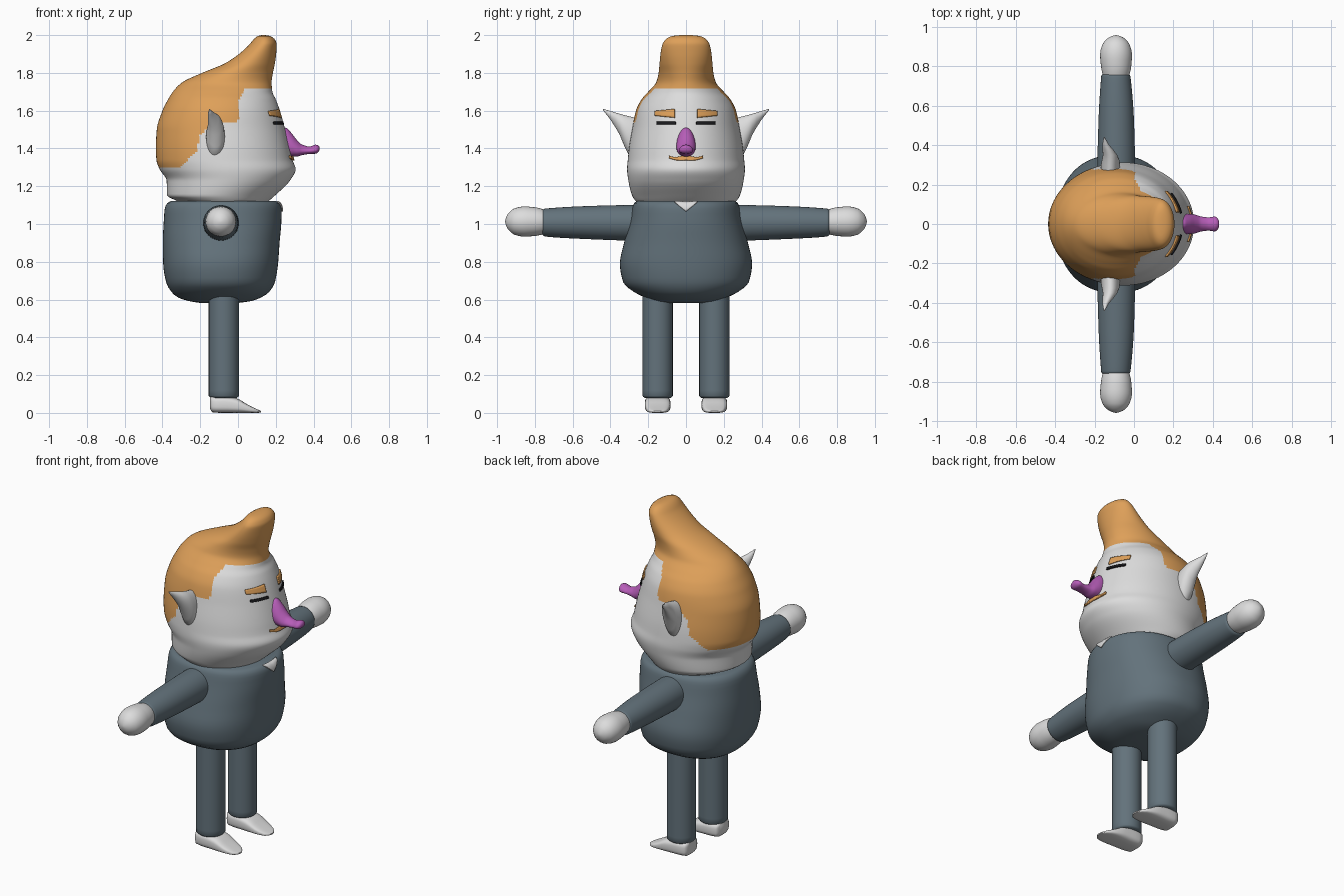
import bpy, bmesh, math

if "Cube" in bpy.data.objects:
    bpy.data.objects.remove(bpy.data.objects["Cube"])


def material(name, rgb):
    m = bpy.data.materials.new(name)
    m.diffuse_color = (*rgb, 1)
    m.use_nodes = True
    m.node_tree.nodes["Principled BSDF"].inputs["Base Color"].default_value = m.diffuse_color
    return m


SKIN = material("pale_skin", (0.72, 0.72, 0.72))
SUIT = material("slate_suit", (0.125, 0.17, 0.20))
HAIR = material("orange_hair", (0.73, 0.35, 0.10))
NOSE = material("purple_nose", (0.47, 0.11, 0.48))
BLACK = material("black", (0.01, 0.01, 0.012))


def sample(table, t):
    """Smooth, overshoot-free interpolation of a table of cross-sections."""
    t = min(max(t, table[0][0]), table[-1][0])
    i = 0
    while i < len(table) - 2 and t > table[i + 1][0]:
        i += 1

    def slope(j, c):
        return (table[j + 1][c] - table[j][c]) / (table[j + 1][0] - table[j][0])

    def tangent(j, c):
        if j == 0:
            return slope(0, c)
        if j == len(table) - 1:
            return slope(j - 1, c)
        a, b = slope(j - 1, c), slope(j, c)
        return 0 if a * b <= 0 else 2 * a * b / (a + b)

    h = table[i + 1][0] - table[i][0]
    s = (t - table[i][0]) / h
    out = []
    for c in range(1, 5):
        p, q = table[i][c], table[i + 1][c]
        out.append((2*s**3 - 3*s*s + 1) * p + (s**3 - 2*s*s + s) * h * tangent(i, c)
                   + (3*s*s - 2*s**3) * q + (s**3 - s*s) * h * tangent(i + 1, c))
    return out


def finish(name, bm, mats, mirror=False, thick=0, angle=50):
    bmesh.ops.recalc_face_normals(bm, faces=bm.faces)
    me = bpy.data.meshes.new(name)
    bm.to_mesh(me)
    bm.free()
    ob = bpy.data.objects.new(name, me)
    bpy.context.collection.objects.link(ob)
    for m in mats:
        me.materials.append(m)
    bpy.ops.object.select_all(action='DESELECT')
    ob.select_set(True)
    bpy.context.view_layer.objects.active = ob
    bpy.ops.object.shade_smooth_by_angle(angle=math.radians(angle))
    if thick:
        mod = ob.modifiers.new("thickness", 'SOLIDIFY')
        mod.thickness, mod.offset = thick, 0
    if mirror:
        mod = ob.modifiers.new("mirror", 'MIRROR')
        mod.use_axis = (False, True, False)
    return ob


def loft(name, table, axis, mats, n=48, e=2.0, step=0.03, taper=0, mirror=False, rule=None):
    """Skin superellipse sections; rows are (position, a_low, a_high, b_low, b_high)."""
    ts = [table[0][0]]
    for r0, r1 in zip(table, table[1:]):
        k = max(2, math.ceil((r1[0] - r0[0]) / step))
        ts += [r0[0] + (r1[0] - r0[0]) * j / k for j in range(1, k + 1)]
    bm = bmesh.new()
    rings = []
    for t in ts:
        al, ah, bl, bh = sample(table, t)
        ring = []
        for j in range(n):
            w = 2 * math.pi * j / n
            c, s = math.cos(w), math.sin(w)
            u = math.copysign(abs(c) ** (2 / e), c)
            v = math.copysign(abs(s) ** (2 / e), s)
            u *= 1 - taper * (v + 1) / 2
            a = (al + ah) / 2 + (ah - al) / 2 * u
            b = (bl + bh) / 2 + (bh - bl) / 2 * v
            co = {'x': (t, a, b), 'y': (a, t, b), 'z': (a, b, t)}[axis]
            ring.append(bm.verts.new(co))
        rings.append(ring)
    for r, q in zip(rings, rings[1:]):
        for j in range(n):
            bm.faces.new((r[j], r[(j + 1) % n], q[(j + 1) % n], q[j]))
    bm.faces.new(rings[0])
    bm.faces.new(rings[-1])
    if rule:
        for f in bm.faces:
            f.material_index = rule(f.calc_center_median())
    return finish(name, bm, mats, mirror)


def patch(name, table, e, y0, y1, low, high, mat, mirror=False, lift=0.004):
    """Thin plate laid on the front (+x) of a z-axis loft."""
    bm = bmesh.new()
    cols = []
    for i in range(17):
        y = y0 + (y1 - y0) * i / 16
        col = []
        for k in range(5):
            z = low(y) + (high(y) - low(y)) * k / 4
            al, ah, bl, bh = sample(table, z)
            v = min(1, abs(y) / bh)
            x = (al + ah) / 2 + (ah - al) / 2 * (1 - v ** e) ** (1 / e)
            col.append(bm.verts.new((x + lift, y, z)))
        cols.append(col)
    for c, d in zip(cols, cols[1:]):
        for k in range(4):
            bm.faces.new((c[k], d[k], d[k + 1], c[k + 1]))
    return finish(name, bm, [mat], mirror, thick=0.008)


# Head and hair, one skin coloured by a hairline rule
def sym(*rows):
    return [(z, x0, x1, -w, w) for z, x0, x1, w in rows]


head = sym((1.09, -.29, .12, .23), (1.12, -.32, .16, .265), (1.15, -.375, .195, .285),
           (1.23, -.378, .275, .305), (1.29, -.415, .305, .312), (1.34, -.432, .288, .308),
           (1.40, -.435, .275, .302), (1.50, -.43, .25, .285), (1.60, -.40, .222, .265),
           (1.66, -.37, .20, .235), (1.70, -.345, .182, .20), (1.75, -.295, .178, .158),
           (1.80, -.19, .185, .145), (1.85, -.07, .195, .14), (1.90, .005, .202, .135),
           (1.95, .06, .205, .125), (1.98, .085, .193, .105), (1.995, .105, .17, .075),
           (2.0, .125, .145, .03))
HAIRLINE = [(-.31, 1.30), (-.22, 1.38), (-.20, 1.47), (-.13, 1.54), (0, 1.54), (.005, 1.66), (.035, 1.715)]


def hair_rule(c):
    if c.x <= HAIRLINE[0][0]:
        return int(c.z > 1.30)
    for (xa, za), (xb, zb) in zip(HAIRLINE, HAIRLINE[1:]):
        if c.x <= xb:
            return int(c.z > za + (zb - za) * (c.x - xa) / (xb - xa))
    return int(c.z > 1.72)


loft("head", head, 'z', [SKIN, HAIR], n=144, step=0.01, rule=hair_rule)

# Jacket body
torso = sym((.582, -.20, 0, .11), (.592, -.26, .07, .17), (.61, -.315, .12, .215),
            (.64, -.352, .165, .275), (.69, -.38, .195, .332), (.79, -.396, .212, .35),
            (.90, -.398, .22, .328), (1.03, -.392, .23, .295), (1.08, -.388, .23, .285),
            (1.11, -.375, .22, .275), (1.122, -.355, .20, .258))
loft("jacket", torso, 'z', [SUIT], n=96, e=2.25)
patch("shirt_collar", torso, 2.25, -.06, .06, lambda y: 1.065 + abs(y) * .85,
      lambda y: 1.119, SKIN)

# Face details
patch("eyebrow", head, 2, .06, .165, lambda y: 1.563 + .1 * (y - .06),
      lambda y: 1.608 - .1 * (y - .06), HAIR, True)
patch("closed_eye", head, 2, .055, .155, lambda y: 1.527, lambda y: 1.541, BLACK, True)
patch("moustache", head, 2, -.09, .09, lambda y: 1.338 - 3 * abs(y) * (.05 - abs(y)),
      lambda y: 1.362 - .16 * abs(y) + (3 * (abs(y) - .06) * .16 if abs(y) > .06 else 0), HAIR, lift=.006)
loft("nose", [(.21, -.05, .05, 1.39, 1.505), (.25, -.058, .058, 1.37, 1.51),
              (.28, -.06, .06, 1.357, 1.485), (.31, -.056, .056, 1.357, 1.447),
              (.34, -.045, .045, 1.365, 1.42), (.38, -.04, .04, 1.371, 1.41),
              (.41, -.045, .045, 1.372, 1.42), (.425, -.034, .034, 1.38, 1.416),
              (.432, -.012, .012, 1.392, 1.406)], 'x', [NOSE], n=32, taper=.35, step=.01)

# Pointed ears
loft("ear", [(.24, -.17, -.07, 1.33, 1.555), (.30, -.168, -.07, 1.36, 1.57),
             (.35, -.158, -.085, 1.47, 1.583), (.40, -.16, -.125, 1.552, 1.598),
             (.44, -.153, -.148, 1.603, 1.61)], 'y', [SKIN], n=32, mirror=True)

# Sleeves and hands
loft("sleeve", [(.20, -.185, .005, .91, 1.10), (.30, -.185, .005, .912, 1.10),
                (.52, -.18, 0, .92, 1.095), (.74, -.167, -.017, .933, 1.082),
                (.755, -.165, -.02, .937, 1.079), (.76, -.155, -.03, .945, 1.07)],
     'y', [SUIT], mirror=True)
loft("hand", [(.74, -.155, -.028, .95, 1.072), (.79, -.166, -.015, .938, 1.087),
              (.86, -.172, -.01, .933, 1.093), (.91, -.16, -.022, .944, 1.082),
              (.94, -.135, -.047, .969, 1.057), (.952, -.113, -.068, .99, 1.036),
              (.957, -.096, -.086, 1.008, 1.018)], 'y', [SKIN], mirror=True)

# Trouser legs and feet
loft("trouser_leg", [(.08, -.145, -.005, .08, .22), (.09, -.155, .005, .07, .23),
                     (.66, -.155, .005, .07, .23)], 'z', [SUIT], mirror=True)
loft("foot", [(-.147, .105, .195, .02, .085), (-.135, .088, .212, .003, .09),
              (-.08, .082, .218, 0, .09), (-.01, .082, .218, 0, .078),
              (.05, .088, .212, 0, .045), (.10, .105, .195, 0, .02),
              (.122, .135, .165, .002, .01)], 'x', [SKIN], n=40, e=3.2, mirror=True)
